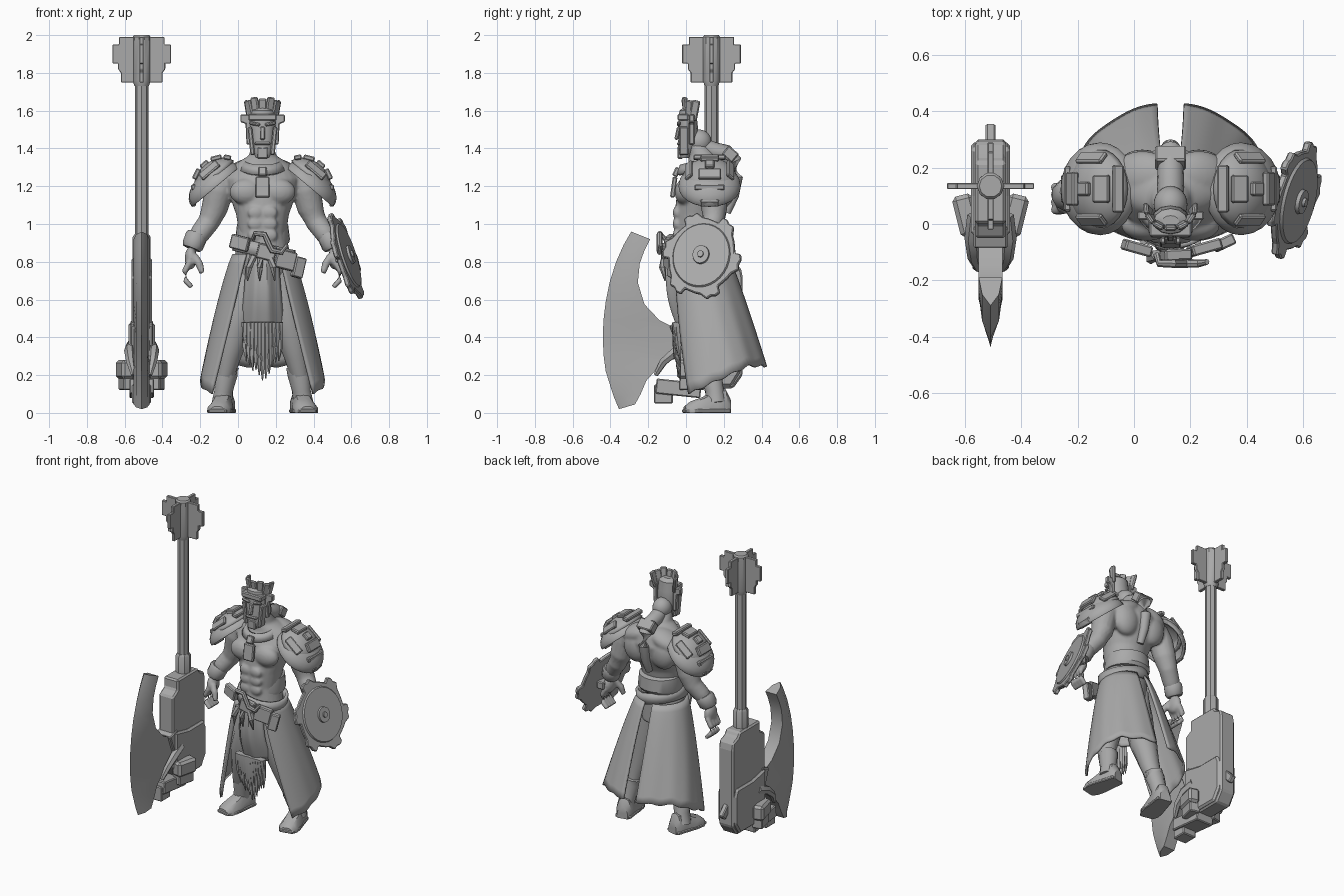
import bpy, bmesh, random
from math import sin, cos, pi, radians
from mathutils import Vector, Matrix, Euler

random.seed(4)
if "Cube" in bpy.data.objects:
    bpy.data.objects.remove(bpy.data.objects["Cube"])

GREY = (0.4, 0.4, 0.4, 1)
mat = bpy.data.materials.new("plain grey")
mat.use_nodes = True
mat.diffuse_color = GREY
mat.node_tree.nodes["Principled BSDF"].inputs["Base Color"].default_value = GREY


# ---------- helpers ----------
def finish(name, bm, bevel=0, thick=0, smooth=True):
    bmesh.ops.recalc_face_normals(bm, faces=bm.faces)
    me = bpy.data.meshes.new(name)
    bm.to_mesh(me)
    bm.free()
    me.materials.append(mat)
    ob = bpy.data.objects.new(name, me)
    bpy.context.collection.objects.link(ob)
    if thick:
        ob.modifiers.new("thickness", 'SOLIDIFY').thickness = thick
    if bevel:
        ob.modifiers.new("bevel", 'BEVEL').width = bevel
    if smooth:
        bpy.ops.object.select_all(action='DESELECT')
        ob.select_set(True)
        bpy.context.view_layer.objects.active = ob
        bpy.ops.object.shade_smooth_by_angle(angle=radians(35))
    return ob


def place(loc, rot=(0, 0, 0)):
    return Matrix.Translation(loc) @ Euler([radians(a) for a in rot]).to_matrix().to_4x4()


def box(name, loc, size, rot=(0, 0, 0), bevel=0.006):
    bm = bmesh.new()
    bmesh.ops.create_cube(bm, size=1, matrix=place(loc, rot) @ Matrix.Diagonal((*size, 1)))
    return finish(name, bm, bevel, smooth=False)


def ball(name, loc, radii, rot=(0, 0, 0), cut=None, thick=0):
    bm = bmesh.new()
    bmesh.ops.create_uvsphere(bm, u_segments=24, v_segments=16, radius=1)
    if cut is not None:
        bmesh.ops.bisect_plane(bm, geom=bm.verts[:] + bm.edges[:] + bm.faces[:],
                               plane_co=(0, 0, cut), plane_no=(0, 0, -1), clear_outer=True)
    bm.transform(place(loc, rot) @ Matrix.Diagonal((*radii, 1)))
    return finish(name, bm, thick=thick)


def cone(name, m, r1, r2, depth, caps=True, thick=0):
    bm = bmesh.new()
    bmesh.ops.create_cone(bm, cap_ends=caps, segments=32, radius1=r1, radius2=r2, depth=depth, matrix=m)
    return finish(name, bm, thick=thick)


def skin(name, rings):
    bm = bmesh.new()
    vs = [[bm.verts.new(p) for p in r] for r in rings]
    n = len(vs[0])
    for a, b in zip(vs, vs[1:]):
        for i in range(n):
            bm.faces.new((a[i], a[(i + 1) % n], b[(i + 1) % n], b[i]))
    bm.faces.new(vs[0])
    bm.faces.new(vs[-1])
    return finish(name, bm)


def limb(name, pts, sides=16):
    """Tube through (x, y, z, radius) points."""
    rings = []
    for i, p in enumerate(pts):
        t = Vector(pts[min(i + 1, len(pts) - 1)][:3]) - Vector(pts[max(i - 1, 0)][:3])
        q = t.to_track_quat('Z', 'Y')
        rings.append([Vector(p[:3]) + q @ Vector((cos(a), sin(a), 0)) * p[3]
                      for a in (2 * pi * k / sides for k in range(sides))])
    return skin(name, rings)


def stack(name, levels, sides=28):
    """Horizontal ellipses given as (z, rx, centre y, ry)."""
    return skin(name, [[(rx * cos(a), cy + ry * sin(a), z)
                        for a in (2 * pi * k / sides for k in range(sides))]
                       for z, rx, cy, ry in levels])


def plate(name, outline, thick, m, bevel=0.005):
    """Flat outline in local xy, extruded evenly along local z."""
    bm = bmesh.new()
    f = bm.faces.new([bm.verts.new((x, y, -thick / 2)) for x, y in outline])
    ext = bmesh.ops.extrude_face_region(bm, geom=[f])
    bmesh.ops.translate(bm, vec=(0, 0, thick),
                        verts=[v for v in ext['geom'] if isinstance(v, bmesh.types.BMVert)])
    bm.transform(m)
    return finish(name, bm, bevel, smooth=False)


def sheet(name, fn, nu, nv, thick):
    bm = bmesh.new()
    g = [[bm.verts.new(fn(u / nu, v / nv)) for u in range(nu + 1)] for v in range(nv + 1)]
    for v in range(nv):
        for u in range(nu):
            bm.faces.new((g[v][u], g[v][u + 1], g[v + 1][u + 1], g[v + 1][u]))
    return finish(name, bm, thick=thick)


def mix(a, b, t):
    return a + (b - a) * t


before = set(bpy.data.objects)

# ---------- body: muscles fused into one smooth skin ----------
parts = [stack("body", [(.68, .13, .08, .11), (.82, .15, .06, .13), (.95, .125, .06, .12),
                        (1.05, .14, .07, .13), (1.15, .175, .1, .15), (1.24, .2, .12, .15),
                        (1.31, .16, .13, .12), (1.36, .075, .09, .075), (1.42, .055, .06, .055)])]
for s in (1, -1):
    parts += [
        ball("pec", (s * .085, -.005, 1.17), (.09, .055, .07)),
        ball("trapezius", (s * .1, .17, 1.28), (.12, .09, .06), (0, s * 22, 0)),
        ball("shoulder_blade", (s * .1, .2, 1.2), (.09, .065, .11)),
        limb("arm", [(s * .19, .14, 1.26, .07), (s * .23, .14, 1.18, .078), (s * .255, .15, 1.08, .07),
                     (s * .285, .145, 1.01, .058), (s * .33, .12, .95, .054), (s * .37, .1, .89, .04)]),
        ball("palm", (s * .38, .09, .82), (.032, .055, .06)),
        limb("thumb", [(s * .36, .06, .83, .02), (s * .335, .04, .79, .022), (s * .32, .03, .74, .016)], 8)]
    for k in range(4):
        y = .05 + k * .027
        parts.append(limb("finger", [(s * .385, y, .8, .018), (s * .412, y, .75, .018),
                                     (s * .408, y, .7, .017), (s * .375, y, .665, .015)], 8))
    for k in range(3):
        parts.append(ball("abdominal", (s * .038, -.05, .94 + k * .06), (.042, .02, .034)))
bpy.ops.object.select_all(action='DESELECT')
for p in parts:
    p.select_set(True)
bpy.context.view_layer.objects.active = parts[0]
bpy.ops.object.join()
rm = parts[0].modifiers.new("fuse", 'REMESH')
rm.mode, rm.voxel_size, rm.use_smooth_shade = 'VOXEL', .009, True
parts[0].modifiers.new("soften", 'SMOOTH').iterations = 3

# ---------- head, mask and crown ----------
stack("head", [(1.35, .035, -.01, .03), (1.39, .055, .0, .045), (1.46, .066, .015, .055),
               (1.54, .068, .01, .05), (1.6, .06, .01, .045), (1.62, .03, .01, .02)], 12)
ball("skull_back", (0, .07, 1.435), (.06, .065, .065))
box("nose", (0, -.045, 1.48), (.026, .02, .07), (-12, 0, 0))
box("beard_plate", (0, -.03, 1.375), (.06, .03, .06))
box("mouth_guard", (0, -.038, 1.425), (.085, .02, .016))
box("forehead_band", (0, -.015, 1.565), (.15, .06, .035))
for s in (1, -1):
    box("brow", (s * .042, -.038, 1.53), (.06, .02, .018), (0, s * -10, 0))
    box("cheek_guard", (s * .06, -.01, 1.44), (.024, .05, .15), (0, s * 6, 0))
    plate("ear_guard", [(.06, 1.42), (.085, 1.42), (.09, 1.53), (.118, 1.54), (.118, 1.58), (.06, 1.58)], .03,
          Matrix.Translation((0, .03, 0)) @ Matrix.Diagonal((s, 1, 1, 1)) @ place((0, 0, 0), (90, 0, 0)))
for k in range(-3, 4):
    a = k * .5
    box("crown_prong", (.08 * sin(a), .05 - .06 * cos(a), 1.6 + .02 * cos(a)),
        (.042, .018, .09 + .018 * (k % 2)), (8, k * 4, k * 28))
limb("braid", [(0, .09, 1.41, .045), (0, .15, 1.385, .048), (0, .21, 1.375, .046), (0, .255, 1.33, .042),
               (0, .265, 1.25, .036), (0, .25, 1.15, .03), (0, .215, 1.06, .022)])
box("braid_clasp", (0, .235, 1.37), (.11, .07, .06), (-40, 0, 0))

# ---------- collar and pendant ----------
cone("collar", place((0, .065, 1.315), (14, 0, 0)), .125, .095, .045, False, .02)
box("pendant", (0, -.065, 1.195), (.075, .025, .11), (-8, 0, 0))
box("pendant_link", (0, -.05, 1.275), (.045, .03, .05), (-25, 0, 0))

# ---------- pauldrons, bracers ----------
for s in (1, -1):
    tilt = (0, s * 40, 0)
    m = place((s * .25, .125, 1.2), tilt)
    ball("pauldron_lower", m.translation, (.165, .165, .098), tilt, -.05, .018)
    ball("pauldron_upper", m @ Vector((-s * .03, 0, .02)), (.135, .145, .102), tilt, .2, .022)
    # ridge plates follow the dome from collar to arm
    for t, w, d in ((-58, .04, .17), (-30, .06, .1), (0, .05, .05), (28, .06, .12), (62, .03, .16)):
        a = radians(t)
        box("pauldron_ridge", m @ Vector((s * (.138 * sin(a) - .03), 0, .02 + .106 * cos(a))),
            (w, d, .026), (0, s * (40 + t * .85), 0))
    for y in (-1, 1):
        box("pauldron_side_plate", m @ Vector((-s * .03, y * .11, .085)), (.12, .05, .02),
            (y * -48, s * 40, 0))
    box("pauldron_rim", m @ Vector((s * .15, 0, .01)), (.02, .1, .045), tilt)
    limb("bracer", [(s * .345, .115, .945, .053), (s * .352, .112, .93, .06),
                    (s * .37, .1, .885, .058), (s * .376, .098, .87, .048)], 10)

# ---------- belt and buckles ----------
cone("belt", place((.01, .065, .86), (0, 12, 0)) @ Matrix.Diagonal((.168, .156, 1, 1)), 1, .96, .07, False, .02)
stack("back_girdle", [(.9, .14, .08, .13), (.92, .145, .085, .14), (1.0, .135, .09, .13), (1.01, .12, .09, .1)])
for x, z, w, h in ((.12, .81, .11, .1), (.19, .77, .06, .11), (-.12, .9, .1, .075), (.02, .85, .1, .08)):
    box("belt_plate", (x, -.115 + abs(x) * .25, z), (w, .04, h), (0, 14, x * 130))
limb("belt_hook", [(-.05, -.11, .92, .012), (-.04, -.14, .95, .014), (.01, -.14, .945, .016), (.03, -.14, .9, .016),
                   (.05, -.14, .86, .016), (.1, -.14, .85, .014), (.13, -.135, .89, .01)], 8)
for x in (-.05, -.01, .04):
    limb("belt_tassel", [(x, -.11, .83, .02), (x * 1.4, -.125, .77, .018), (x * 1.6, -.11, .7, .004)], 6)


# ---------- skirt panels, loincloth, fur ----------
for s in (1, -1):
    def panel(u, v):
        a = mix(mix(.6, .95, v), mix(2.95, 3.0, v), u)
        fold = 1 + .012 * v * sin(u * 15)
        z = mix(.84, mix(.1, .25, min(1, u * 1.6)) + .006 * sin(u * 31), v)
        return (s * mix(.16, .335, v ** .85) * sin(a) * fold,
                mix(.07, .165, v) - mix(.155, .265, v ** .8) * cos(a) * fold, z)
    sheet("skirt_panel", panel, 30, 14, .014)
    limb("trouser_leg", [(s * .07, .08, .78, .085), (s * .1, .07, .62, .095), (s * .14, .08, .45, .085),
                         (s * .175, .1, .3, .062), (s * .195, .12, .2, .048)])
    # boots
    limb("boot_shaft", [(s * .18, .13, .25, .056), (s * .19, .13, .21, .06),
                        (s * .205, .15, .12, .05), (s * .215, .16, .05, .056)], 12)
    m = place((s * .215, .11, 0), (0, 0, s * 12))
    skin("boot_foot", [[m @ Vector((x * w, y, z * h)) for x, z in
                        ((-1, 0), (1, 0), (1, .45), (.6, .9), (0, 1), (-.6, .9), (-1, .45))]
                       for y, w, h in ((-.12, .04, .035), (-.09, .06, .06), (-.02, .062, .085),
                                       (.05, .05, .13), (.1, .05, .13), (.125, .035, .08))])
    plate("boot_sole", [(-.045, -.125), (.045, -.125), (.068, -.06), (.052, .12), (-.052, .12), (-.068, -.06)],
          .02, m @ Matrix.Translation((0, 0, .01)))

sheet("loincloth", lambda u, v: (mix(.085, .115, v) * (2 * u - 1),
                                 -.095 - .03 * sin(pi * v) + .05 * v + .07 * (2 * u - 1) ** 2 + .006 * sin(u * 17),
                                 mix(.82, .45, v)), 16, 10, .016)
for k in range(-5, 6):
    for row in range(2):
        x, low = k * .019, .17 + .022 * abs(k) + .06 * row + random.uniform(-.015, .015)
        limb("fur_lock", [(x, -.045 + row * -.015, .48, .016), (x, -.04 - row * .015, low + .08, .014),
                          (x * .9, -.03, low, .003)], 5)

# ---------- shield ----------
face = Vector((1, -.24, .33)).to_track_quat('Z', 'Y').to_matrix().to_4x4()
m = Matrix.Translation((.44, .085, .83)) @ face @ Matrix.Diagonal((.92, 1.04, 1, 1))
rim = [(r * cos(a), r * sin(a)) for k in range(6)
       for t, r in ((0, .195), (.2, .2), (.35, .205), (.5, .235), (.62, .225), (.72, .235), (.84, .23), (.88, .195))
       for a in [2 * pi * (k + t) / 6 + .2]]
plate("shield_rim", rim, .026, m)
for name, r, d, z in (("shield_face", .175, .018, .014), ("shield_boss", .05, .02, .026), ("boss_pin", .018, .02, .036)):
    cone(name, m @ Matrix.Translation((0, 0, z)), r, r * .94, d)
box("shield_grip", m @ Vector((0, 0, -.03)), (.05, .13, .05))

for ob in set(bpy.data.objects) - before:
    ob.location.x = .13
before = set(bpy.data.objects)

# ---------- great axe (built around x = 0) ----------
YZ = Matrix(((0, 0, 1, 0), (1, 0, 0, 0), (0, 1, 0, 0), (0, 0, 0, 1)))
limb("axe_shaft", [(0, .135, .75, .036), (0, .135, 1.8, .036)], 8)
limb("shaft_collar", [(0, .135, .8, .048), (0, .135, .93, .048), (0, .135, .945, .038)], 8)
limb("pommel_core", [(0, .135, 1.73, .038), (0, .135, 1.76, .048), (0, .135, 1.99, .048), (0, .135, 2, .04)], 10)
fin = [(.0, 1.75), (.11, 1.75), (.11, 1.8), (.125, 1.82), (.125, 1.85), (.155, 1.85), (.155, 1.95), (.12, 1.95),
       (.12, 1.99), (.0, 1.99)]
for k in range(4):
    plate("pommel_fin", fin, .022, place((0, .135, 0), (90, 0, k * 90)), .003)
plate("axe_block", [(0, .82), (.22, .82), (.24, .79), (.29, .77), (.3, .72), (.3, .2), (.25, .13), (.02, .13),
                    (-.05, .24), (-.05, .72), (0, .75)], .11, YZ, .01)
plate("axe_block_base", [(-.04, .48), (.1, .45), (.27, .45), (.29, .4), (.29, .22), (.24, .14), (.02, .14),
                         (-.04, .25)], .14, YZ, .012)
box("block_back_spike", (0, .31, .3), (.035, .05, .09), (45, 0, 0))
# curved blade, thick at the inner curve and sharp outside
blade = [(-.29, .96, -.19, .92), (-.33, .89, -.22, .86), (-.37, .8, -.245, .79), (-.405, .69, -.255, .69),
         (-.425, .59, -.22, .575), (-.437, .49, -.14, .49), (-.44, .41, -.02, .43), (-.437, .31, -.02, .3),
         (-.425, .22, -.13, .26), (-.4, .14, -.21, .17), (-.38, .08, -.24, .1), (-.355, .02, -.27, .045)]
skin("axe_blade", [[(0, a, b), (.03, mix(a, c, .4), mix(b, d, .4)), (.042, c, d),
                    (-.042, c, d), (-.03, mix(a, c, .4), mix(b, d, .4))] for a, b, c, d in blade])
# blade mount: brackets and claws on both sides
box("mount_beam", (0, -.04, .13), (.13, .24, .08), (-6, 0, 0))
box("mount_foot", (0, -.12, .1), (.1, .1, .1))
box("mount_upper", (0, -.03, .42), (.12, .08, .12), (20, 0, 0))
for s in (1, -1):
    box("mount_cheek", (s * .085, .03, .23), (.075, .15, .1), (0, 0, s * -14), .015)
    box("mount_shoe", (s * .075, .03, .16), (.07, .12, .08), (0, 0, s * -14))
    limb("mount_claw", [(s * .055, .03, .36, .028), (s * .065, -.05, .33, .028), (s * .06, -.12, .27, .022),
                        (s * .045, -.16, .2, .012)], 6)
for ob in set(bpy.data.objects) - before:
    ob.location.x = -.51
